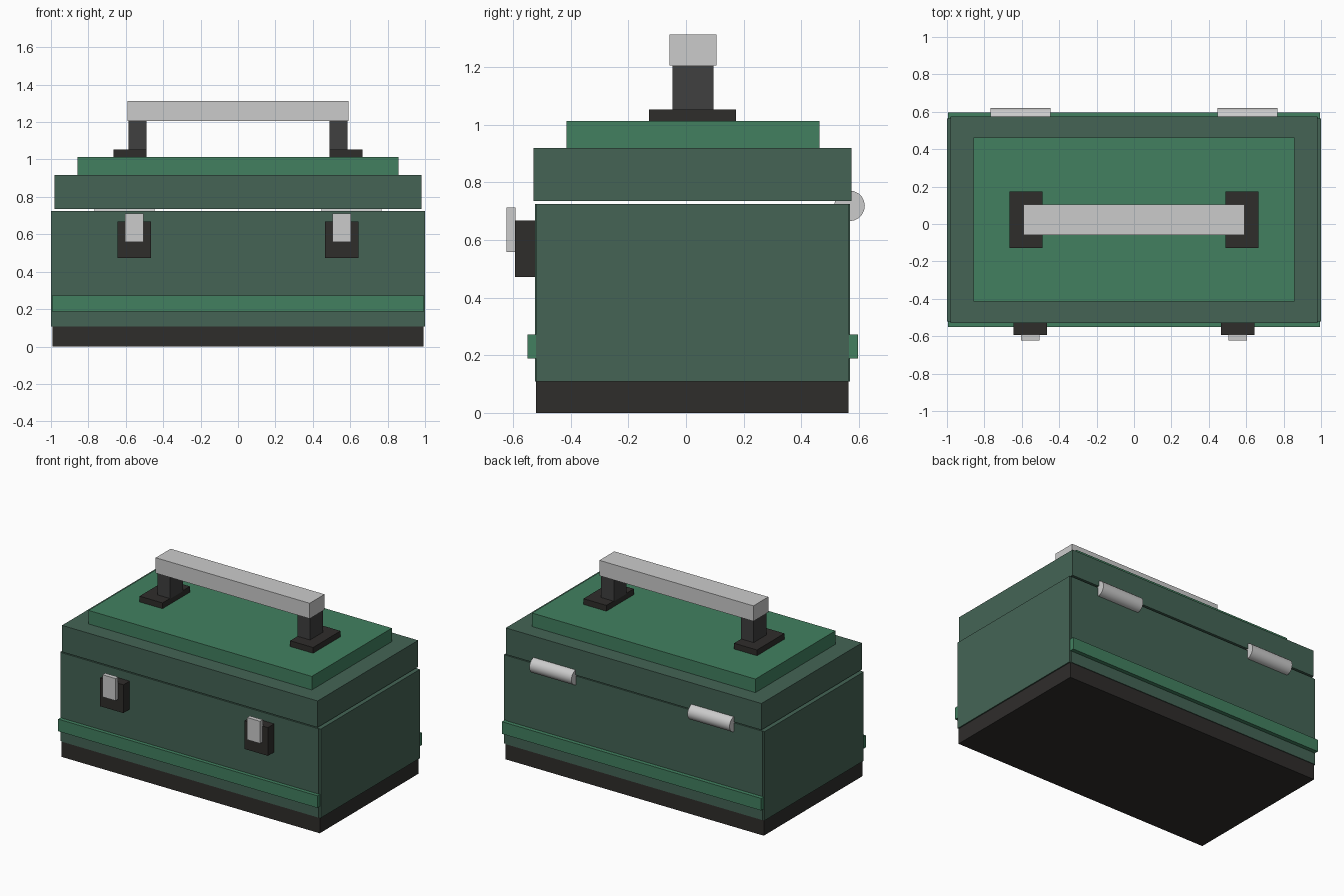
import bpy, math

if "Cube" in bpy.data.objects:
    bpy.data.objects.remove(bpy.data.objects["Cube"])

def material(name, rgb):
    m = bpy.data.materials.new(name)
    m.diffuse_color = (*rgb, 1)
    m.use_nodes = True
    m.node_tree.nodes["Principled BSDF"].inputs["Base Color"].default_value = m.diffuse_color
    return m

GREEN = material("dark_green", (0.058, 0.127, 0.091))
TRIM = material("bright_green", (0.054, 0.216, 0.117))
DARK = material("dark_rubber", (0.028, 0.026, 0.024))
POST = material("dark_grey", (0.05, 0.05, 0.05))

def box(name, x, y, z, mat=None):
    """Box given by its (min, max) range on each axis."""
    r = (x, y, z)
    bpy.ops.mesh.primitive_cube_add(size=1, location=[(a + b) / 2 for a, b in r])
    o = bpy.context.object
    o.name = name
    o.scale = [b - a for a, b in r]
    bpy.ops.object.transform_apply(location=False, rotation=False, scale=True)
    if mat:
        o.data.materials.append(mat)
    return o

def pair(name, x, y, z, mat=None):
    """Matching boxes on the right and left."""
    box(name + "_right", x, y, z, mat)
    box(name + "_left", (-x[1], -x[0]), y, z, mat)

# Base and hollow body made of wall panels
box("base", (-0.992, 0.992), (-0.52, 0.564), (0, 0.11), DARK)
box("floor", (-0.96, 0.96), (-0.49, 0.53), (0.108, 0.15), GREEN)
box("front_wall", (-0.985, 0.985), (-0.524, -0.47), (0.108, 0.725), GREEN)
box("back_wall", (-0.985, 0.985), (0.515, 0.569), (0.108, 0.725), GREEN)
pair("side_wall", (0.945, 1.0), (-0.52, 0.565), (0.108, 0.725), GREEN)

# Trim strips along front and back
box("front_trim", (-0.995, 0.995), (-0.55, -0.518), (0.188, 0.272), TRIM)
box("back_trim", (-0.995, 0.995), (0.563, 0.597), (0.188, 0.272), TRIM)

# Lid and its raised panel
box("lid", (-0.981, 0.981), (-0.528, 0.574), (0.734, 0.918), GREEN)
box("lid_panel", (-0.857, 0.857), (-0.415, 0.463), (0.91, 1.012), TRIM)

# Handle
pair("handle_foot", (0.49, 0.666), (-0.128, 0.173), (1.01, 1.052), DARK)
pair("handle_post", (0.488, 0.586), (-0.047, 0.095), (1.05, 1.207), POST)
box("handle_grip", (-0.591, 0.591), (-0.058, 0.105), (1.205, 1.312))

# Front latches
pair("latch_plate", (0.465, 0.645), (-0.593, -0.52), (0.472, 0.668), DARK)
pair("latch_clip", (0.505, 0.605), (-0.622, -0.592), (0.558, 0.712))

# Back hinges
for side, s in (("right", 1), ("left", -1)):
    bpy.ops.mesh.primitive_cylinder_add(
        vertices=20, radius=0.053, depth=0.323,
        location=(s * 0.607, 0.567, 0.718), rotation=(0, math.pi / 2, 0))
    bpy.context.object.name = "hinge_" + side
    bpy.ops.object.shade_smooth_by_angle()
